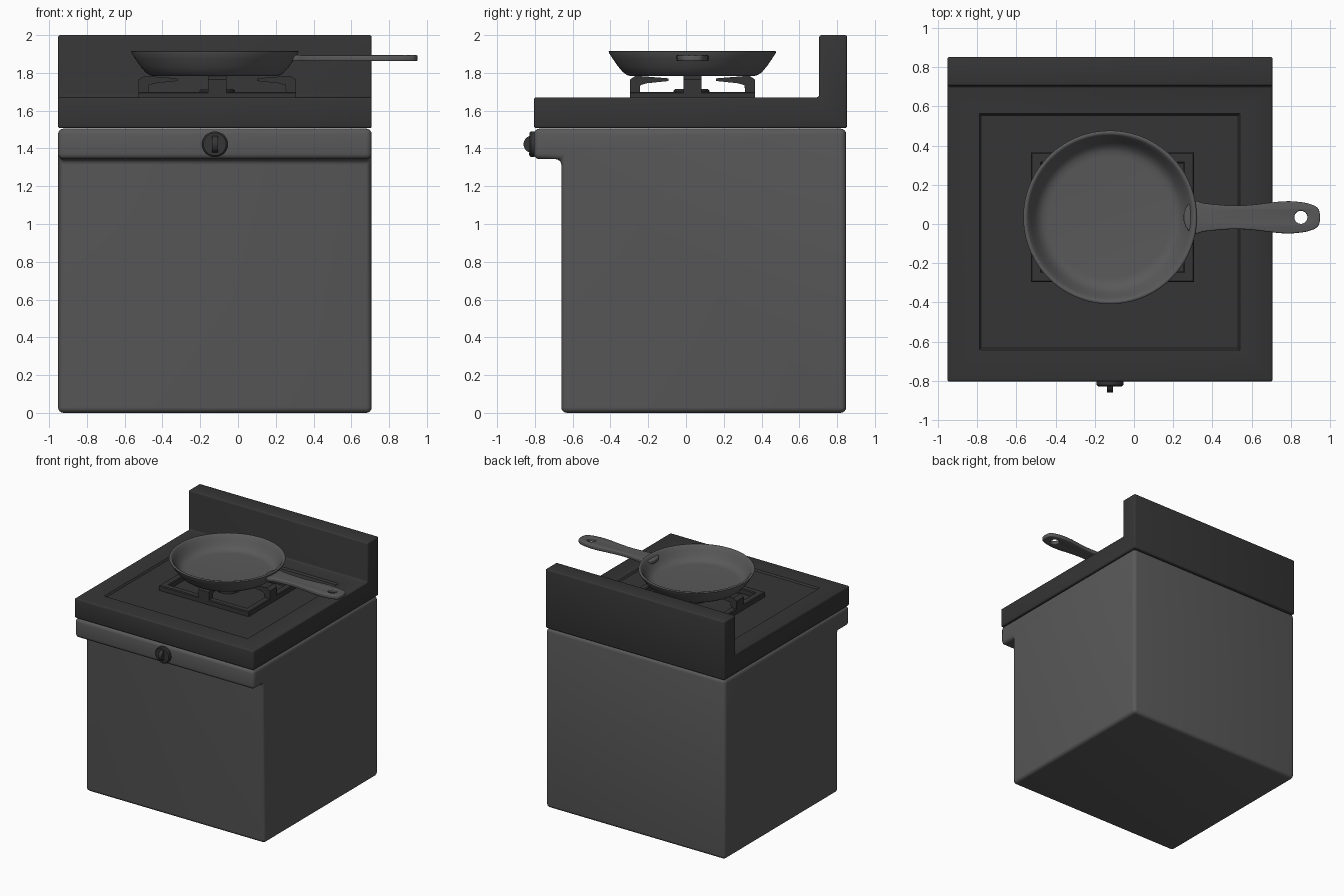
import bpy, bmesh, math
from mathutils import Matrix, Vector

if "Cube" in bpy.data.objects:
    bpy.data.objects.remove(bpy.data.objects["Cube"])


def material(name, v):
    m = bpy.data.materials.new(name)
    m.diffuse_color = (v, v, v, 1)
    m.use_nodes = True
    m.node_tree.nodes["Principled BSDF"].inputs["Base Color"].default_value = m.diffuse_color
    return m


GREY = material("mid_grey", 0.1)
DARK = material("charcoal", 0.036)
CX, CY = -0.1225, 0.034          # pan and burner centre


def finish(ob, mat, angle=35):
    """Assign material and smooth shading."""
    ob.data.materials.clear()
    ob.data.materials.append(mat)
    bpy.ops.object.select_all(action='DESELECT')
    ob.select_set(True)
    bpy.context.view_layer.objects.active = ob
    bpy.ops.object.shade_smooth_by_angle(angle=math.radians(angle))
    return ob


def to_object(bm, name, mat, angle=35):
    bmesh.ops.recalc_face_normals(bm, faces=bm.faces)
    me = bpy.data.meshes.new(name)
    bm.to_mesh(me)
    bm.free()
    ob = bpy.data.objects.new(name, me)
    bpy.context.collection.objects.link(ob)
    return finish(ob, mat, angle)


def extrude_x(profile, x0, x1, bevel, segments=3):
    """Side profile (y, z) extruded along x with rounded edges."""
    bm = bmesh.new()
    f = bm.faces.new([bm.verts.new((x0, y, z)) for y, z in profile])
    ext = bmesh.ops.extrude_face_region(bm, geom=[f])
    verts = [g for g in ext['geom'] if isinstance(g, bmesh.types.BMVert)]
    bmesh.ops.translate(bm, verts=verts, vec=(x1 - x0, 0, 0))
    bmesh.ops.recalc_face_normals(bm, faces=bm.faces)
    if bevel:
        bmesh.ops.bevel(bm, geom=bm.edges[:], offset=bevel, segments=segments,
                        profile=0.5, affect='EDGES')
    return bm


def lathe(profile, segments=64):
    """Profile (r, z) spun about z, closed at the axis."""
    bm = bmesh.new()
    vs = [bm.verts.new((r, 0, z)) for r, z in profile]
    es = [bm.edges.new(p) for p in zip(vs, vs[1:])]
    bmesh.ops.spin(bm, geom=vs + es, axis=(0, 0, 1), cent=(0, 0, 0),
                   angle=2 * math.pi, steps=segments, use_duplicate=False)
    bmesh.ops.remove_doubles(bm, verts=bm.verts, dist=0.0005)
    return bm


# Cabinet with overhanging front lip
body = [(-0.66, 0), (0.848, 0), (0.848, 1.505), (-0.805, 1.505), (-0.805, 1.343), (-0.66, 1.343)]
to_object(extrude_x(body, -0.953, 0.708, 0.03, 4), "cabinet", GREY, 40)

# Cooktop slab with backsplash, plus a shallow recessed panel
top = [(-0.805, 1.507), (0.853, 1.507), (0.853, 2.0), (0.705, 2.0), (0.705, 1.671), (-0.805, 1.671)]
bm = extrude_x(top, -0.953, 0.708, 0.012)
bm.normal_update()
panel = max((f for f in bm.faces if f.normal.z > 0.99 and f.calc_center_median().z < 1.8),
            key=lambda f: f.calc_area())
bmesh.ops.inset_individual(bm, faces=[panel], thickness=0.1)
mid = panel.calc_center_median()
for v in panel.verts:
    v.co.x = -0.79 if v.co.x < mid.x else 0.54
    v.co.y = -0.643 if v.co.y < mid.y else 0.563
bmesh.ops.inset_individual(bm, faces=[panel], thickness=0.014, depth=-0.013)
to_object(bm, "cooktop", DARK, 35)

# Grate base ring
GX, HX, HY, W = -0.11, 0.416, 0.331, 0.055
bm = bmesh.new()


def ring(inset, z):
    return [bm.verts.new((GX + sx * (HX - inset), CY + sy * (HY - inset), z))
            for sx, sy in ((-1, -1), (1, -1), (1, 1), (-1, 1))]


loops = [ring(0, 1.655), ring(0, 1.693), ring(0.006, 1.699), ring(W - 0.006, 1.699),
         ring(W, 1.693), ring(W, 1.655)]
for a, b in zip(loops, loops[1:] + loops[:1]):
    for i in range(4):
        j = (i + 1) % 4
        bm.faces.new((a[i], a[j], b[j], b[i]))
to_object(bm, "grate_ring", DARK, 30)

# Four pan supports: upright with tapered inward finger
finger = [(0, 1.66), (0, 1.765), (-0.03, 1.785), (-0.205, 1.771), (-0.205, 1.757),
          (-0.09, 1.745), (-0.055, 1.735), (-0.05, 1.66)]
for name, turn, reach in (("back", 0, HY), ("left", 90, HX), ("front", 180, HY), ("right", 270, HX)):
    bm = extrude_x([(y + reach, z) for y, z in finger], -0.048, 0.048, 0)
    bm.transform(Matrix.Translation((GX, CY, 0)) @ Matrix.Rotation(math.radians(turn), 4, 'Z'))
    to_object(bm, "grate_support_" + name, DARK, 20)

# Burner cap
bm = lathe([(0, 1.655), (0.095, 1.655), (0.095, 1.705), (0.086, 1.714), (0, 1.714)], 32)
bm.transform(Matrix.Translation((GX, CY - 0.005, 0)))
to_object(bm, "burner", DARK)

# Frying pan
pan = [(0, 1.783), (0.325, 1.783), (0.345, 1.788), (0.368, 1.804), (0.395, 1.836), (0.42, 1.872),
       (0.441, 1.905), (0.443, 1.912), (0.438, 1.917), (0.428, 1.917), (0.42, 1.91),
       (0.404, 1.88), (0.382, 1.845), (0.362, 1.82), (0.338, 1.808), (0.31, 1.805), (0, 1.805)]
bm = lathe(pan, 72)
bm.transform(Matrix.Translation((CX, CY, 0)))
to_object(bm, "frying_pan", GREY, 50)

# Pan handle: waisted outline with a hanging hole
half = [(0.29, 0.071), (0.36, 0.065), (0.44, 0.057), (0.52, 0.053), (0.60, 0.057), (0.68, 0.066),
        (0.77, 0.075), (0.84, 0.072), (0.90, 0.06), (0.933, 0.042), (0.942, 0.016)]
outline = [(x, CY - h) for x, h in half] + [(x, CY + h) for x, h in reversed(half)]
hole = [(0.852 + 0.04 * math.cos(-t * math.pi / 6), CY + 0.04 * math.sin(-t * math.pi / 6))
        for t in range(12)]
cu = bpy.data.curves.new("pan_handle", 'CURVE')
cu.dimensions = '2D'
cu.fill_mode = 'BOTH'
cu.extrude, cu.bevel_depth, cu.bevel_resolution, cu.resolution_u = 0.009, 0.007, 2, 5
for pts in (outline, hole):
    s = cu.splines.new('BEZIER')
    s.bezier_points.add(len(pts) - 1)
    s.use_cyclic_u = True
    for bp, (x, y) in zip(s.bezier_points, pts):
        bp.co = (x, y, 0)
        bp.handle_left_type = bp.handle_right_type = 'AUTO'
handle = bpy.data.objects.new("pan_handle", cu)
bpy.context.collection.objects.link(handle)
handle.location.z = 1.878
bpy.ops.object.select_all(action='DESELECT')
handle.select_set(True)
bpy.context.view_layer.objects.active = handle
bpy.ops.object.convert(target='MESH')
handle = bpy.context.view_layer.objects.active
bm = bmesh.new()
bm.from_mesh(handle.data)
bmesh.ops.remove_doubles(bm, verts=bm.verts, dist=0.0003)
bmesh.ops.recalc_face_normals(bm, faces=bm.faces)
bm.to_mesh(handle.data)
bm.free()
finish(handle, GREY, 40)

# Control knob: round base, rounded grip and a small pointer
KZ = 1.422
bm = lathe([(0, 0), (0.068, 0), (0.068, 0.018), (0.06, 0.026), (0, 0.026)], 32)
bm.transform(Matrix.Translation((CX, -0.803, KZ)) @ Matrix.Rotation(math.pi / 2, 4, 'X'))
to_object(bm, "knob_base", DARK)
grip = [(-0.82 + 0.04 * math.cos(t * math.pi / 12), KZ + 0.044 * math.sin(t * math.pi / 12))
        for t in range(24)]
to_object(extrude_x(grip, CX - 0.016, CX + 0.016, 0), "knob_grip", DARK)
mark = [(-0.832, KZ - 0.056), (-0.82, KZ - 0.056), (-0.82, KZ - 0.046), (-0.832, KZ - 0.046)]
to_object(extrude_x(mark, CX - 0.008, CX + 0.008, 0), "knob_pointer", DARK)
